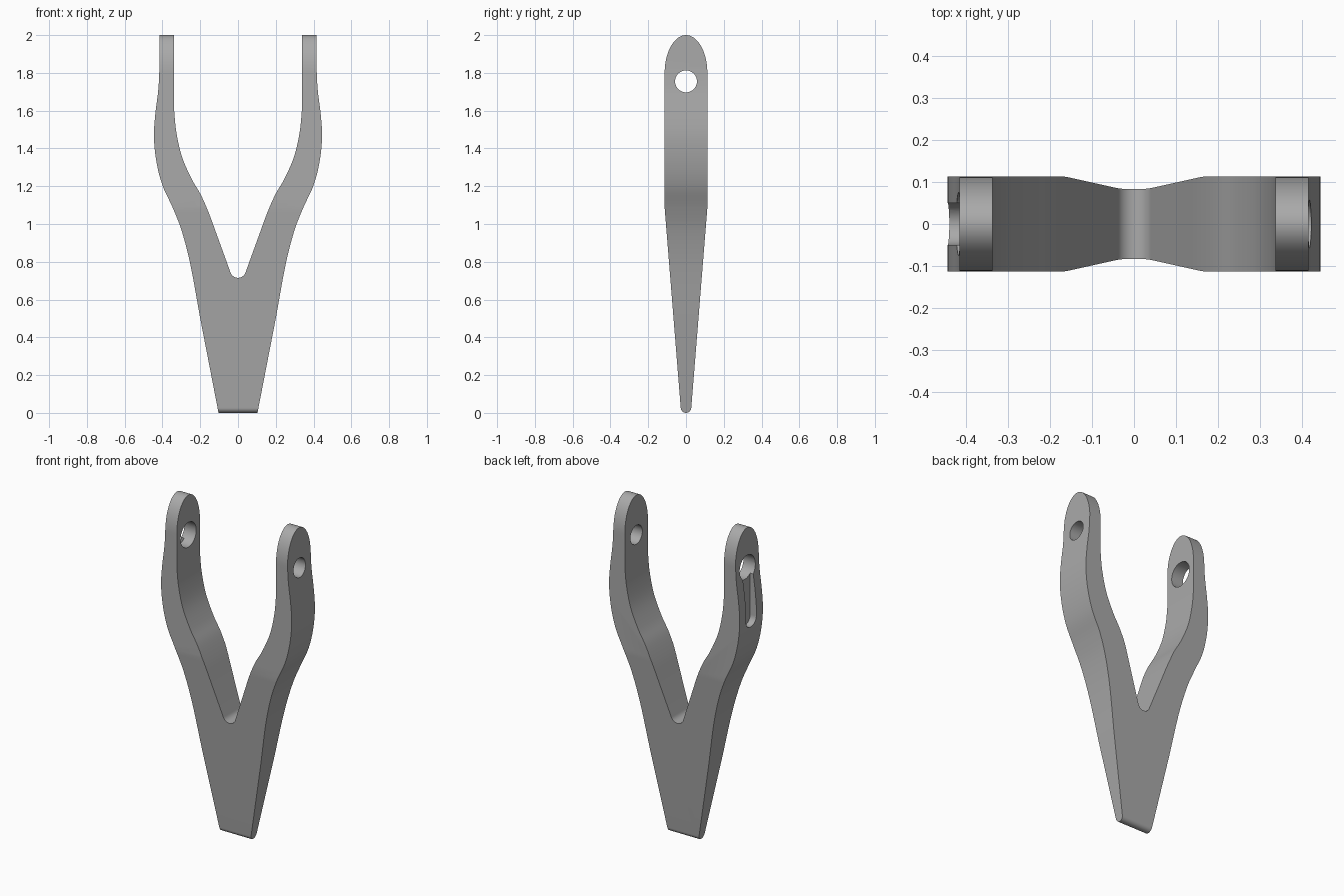
import bpy, bmesh, math
from mathutils import Vector

if "Cube" in bpy.data.objects:
    bpy.data.objects.remove(bpy.data.objects["Cube"])

grey = bpy.data.materials.new("plain grey")
grey.diffuse_color = (0.40, 0.40, 0.40, 1)
grey.use_nodes = True
grey.node_tree.nodes["Principled BSDF"].inputs["Base Color"].default_value = grey.diffuse_color


def prism(name, pts, axis, lo, hi):
    """Extrude a closed 2D profile. axis 'y': pts are (x, z); axis 'x': pts are (y, z)."""
    bm = bmesh.new()
    put = (lambda a, b, d: (a, d, b)) if axis == 'y' else (lambda a, b, d: (d, a, b))
    v0 = [bm.verts.new(put(a, b, lo)) for a, b in pts]
    v1 = [bm.verts.new(put(a, b, hi)) for a, b in pts]
    n = len(pts)
    bm.faces.new(v0)
    bm.faces.new(v1[::-1])
    for i in range(n):
        j = (i + 1) % n
        bm.faces.new((v0[i], v1[i], v1[j], v0[j]))
    bmesh.ops.recalc_face_normals(bm, faces=bm.faces)
    me = bpy.data.meshes.new(name)
    bm.to_mesh(me)
    bm.free()
    me.materials.append(grey)
    ob = bpy.data.objects.new(name, me)
    bpy.context.collection.objects.link(ob)
    return ob


def smooth(pts, steps=5):
    """Catmull-Rom curve through the points."""
    p = [Vector(q) for q in pts]
    p = [2 * p[0] - p[1]] + p + [2 * p[-1] - p[-2]]
    out = []
    for i in range(1, len(p) - 2):
        a, b, c, d = p[i - 1:i + 3]
        for s in range(steps):
            t = s / steps
            q = 0.5 * (2 * b + (c - a) * t + (2 * a - 5 * b + 4 * c - d) * t * t
                       + (3 * b - a - 3 * c + d) * t ** 3)
            out.append((q.x, q.y))
    return out + [tuple(pts[-1])]


def arc(cx, cz, rx, rz, a0, a1, n):
    return [(cx + rx * math.cos(math.radians(a0 + (a1 - a0) * i / n)),
             cz + rz * math.sin(math.radians(a0 + (a1 - a0) * i / n))) for i in range(n + 1)]


def boolean(target, cutter, operation):
    m = target.modifiers.new(operation, 'BOOLEAN')
    m.operation, m.solver, m.object = operation, 'EXACT', cutter
    bpy.context.view_layer.objects.active = target
    bpy.ops.object.modifier_apply(modifier=m.name)
    bpy.data.objects.remove(cutter)


# front outline of the fork, right half, then mirrored
outer = [(0.103, 0)] + smooth([(0.2, 0.5), (0.251, 0.78), (0.297, 0.96), (0.345, 1.085), (0.4, 1.205),
                               (0.432, 1.33), (0.445, 1.46), (0.438, 1.58), (0.422, 1.71), (0.416, 1.82)])
inner = smooth([(0.338, 1.6), (0.327, 1.49), (0.298, 1.36), (0.246, 1.24), (0.197, 1.155),
                (0.155, 1.06), (0.12, 0.965)])
half = outer + [(0.416, 2.05), (0.338, 2.05)] + inner + arc(0, 0.757, 0.042, 0.042, -18, -90, 8)
outline = half + [(-x, z) for x, z in half[-2::-1]]
fork = prism("forked_lever", outline, 'y', -0.2, 0.2)

# side outline: rounded foot, taper, straight arms, elliptical tips
side = (arc(0, 0.028, 0.028, 0.028, 180, 360, 16) + [(0.113, 1.085)]
        + arc(0, 1.8, 0.113, 0.2, 0, 180, 32) + [(-0.113, 1.085)])
boolean(fork, prism("side_cutter", side, 'x', -0.6, 0.6), 'INTERSECT')

# pivot holes, the left one larger
boolean(fork, prism("right_hole", arc(0, 1.755, 0.058, 0.058, 0, 352.5, 47), 'x', 0.2, 0.6), 'DIFFERENCE')
boolean(fork, prism("left_hole", arc(0, 1.755, 0.076, 0.076, 0, 352.5, 47), 'x', -0.6, -0.2), 'DIFFERENCE')

# shallow slot below the left hole on the outer face
slot = arc(0, 1.445, 0.05, 0.05, 180, 360, 16) + [(0.05, 1.74), (-0.05, 1.74)]
boolean(fork, prism("slot_cutter", slot, 'x', -0.6, -0.402), 'DIFFERENCE')

bpy.ops.object.select_all(action='DESELECT')
fork.select_set(True)
bpy.context.view_layer.objects.active = fork
bpy.ops.object.shade_smooth_by_angle(angle=math.radians(25))
